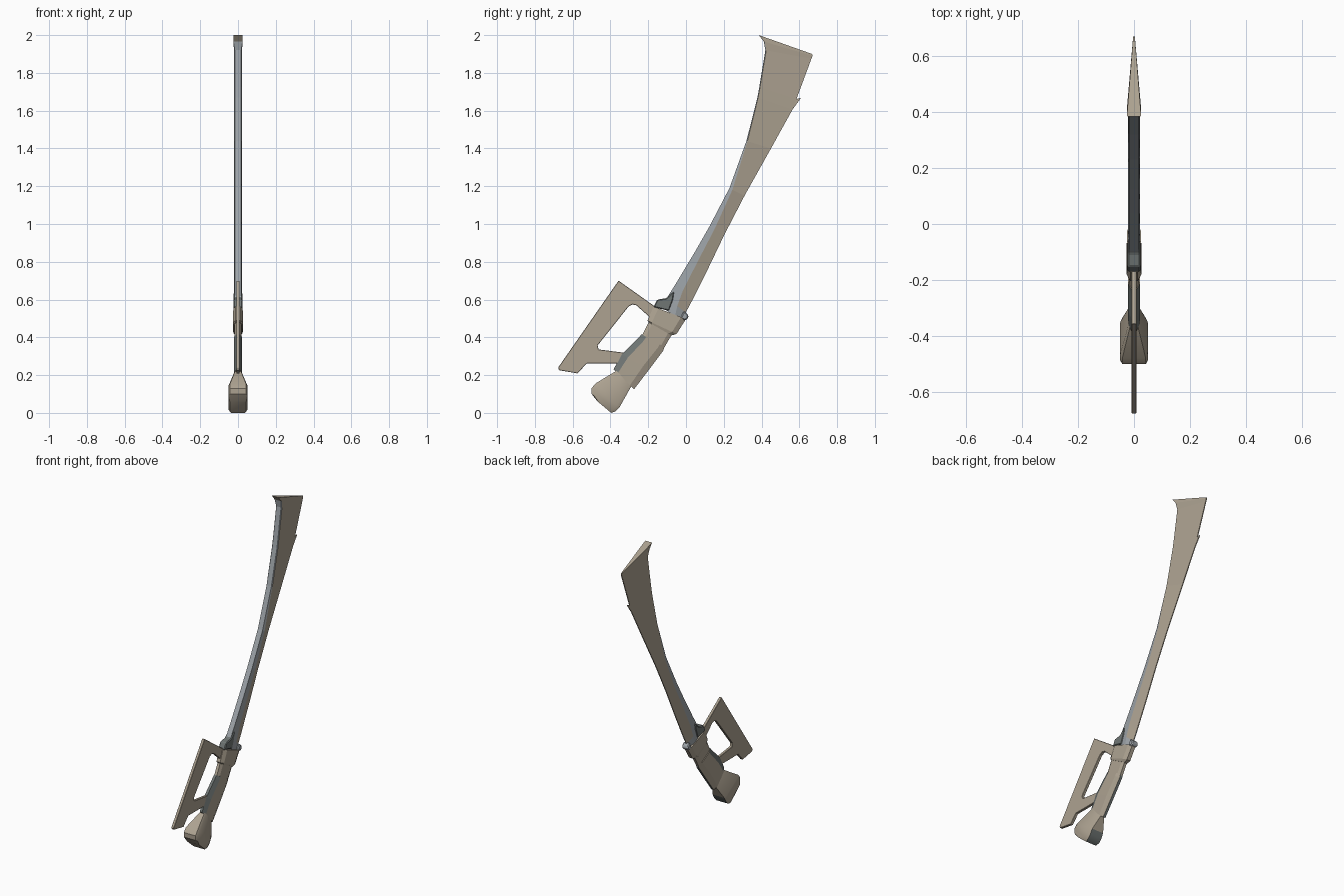
import bpy, bmesh, math

cube = bpy.data.objects.get("Cube")
if cube:
    bpy.data.objects.remove(cube, do_unlink=True)


def material(name, rgb):
    m = bpy.data.materials.new(name)
    m.use_nodes = True
    m.diffuse_color = (*rgb, 1)
    m.node_tree.nodes["Principled BSDF"].inputs["Base Color"].default_value = (*rgb, 1)
    return m


TAN = material("warm tan", (0.42, 0.365, 0.285))
STEEL = material("pale steel", (0.34, 0.37, 0.395))
DARK = material("dark grey metal", (0.16, 0.18, 0.175))


def finish(name, bm, mats):
    bmesh.ops.recalc_face_normals(bm, faces=bm.faces[:])
    mesh = bpy.data.meshes.new(name)
    bm.to_mesh(mesh)
    bm.free()
    for m in mats:
        mesh.materials.append(m)
    obj = bpy.data.objects.new(name, mesh)
    bpy.context.collection.objects.link(obj)
    return obj


def loft(name, rings, accent=TAN, rule=lambda j, n, z: False):
    """Each ring runs front point -> back point with (fraction, half width) pairs."""
    bm = bmesh.new()
    loops = []
    for front, back, prof in rings:
        side = [(w, *(a + (b - a) * f for a, b in zip(front, back))) for f, w in prof]
        side += [(-x, y, z) for x, y, z in reversed(side)]
        loops.append([bm.verts.new(p) for p in side])
    n = len(loops[0])
    for a, b in zip(loops, loops[1:]):
        for j in range(n):
            k = (j + 1) % n
            face = bm.faces.new((a[j], a[k], b[k], b[j]))
            if rule(j, n, face.calc_center_median().z):
                face.material_index = 1
    bm.faces.new(loops[0])
    bm.faces.new(loops[-1])
    return finish(name, bm, (TAN, accent))


def plate(name, points, half, mat, bevel):
    """Side outline extruded across the width."""
    bm = bmesh.new()
    base = bm.faces.new([bm.verts.new((-half, y, z)) for y, z in points])
    ext = bmesh.ops.extrude_face_region(bm, geom=[base])
    for v in ext["geom"]:
        if isinstance(v, bmesh.types.BMVert):
            v.co.x = half
    obj = finish(name, bm, (mat,))
    mod = obj.modifiers.new("soft edge", "BEVEL")
    mod.width = bevel
    mod.segments = 1


def box(w, front=0.15, ease=0.5):
    return [(0, w * ease), (front, w), (1 - front, w), (1, w * ease)]


# Curved blade: spine point, edge point, bevel fraction
stations = [
    ((-.13, .56), (-.01, .48), .6), ((-.10, .61), (-.002, .53), .55),
    ((-.05, .69), (.03, .59), .42), ((.04, .84), (.12, .77), .36),
    ((.124, .987), (.204, .945), .34), ((.23, 1.19), (.31, 1.15), .2),
    ((.32, 1.44), (.45, 1.40), .04), ((.378, 1.67), (.564, 1.606), .02),
    ((.388, 1.725), (.585, 1.662), .02), ((.42, 1.92), (.664, 1.875), .02),
    ((.412, 1.966), (.67, 1.89), .02), ((.385, 2.0), (.668, 1.9), .02),
]
loft("blade", [(p, e, [(0, .017 + .007 * (p[1] > 1.95)),
                       (f, .021 + .004 * (p[1] > 1.95)), (1, .003)])
               for p, e, f in stations],
     STEEL, lambda j, n, z: z < .57 or (j in (0, n - 2, n - 1) and z < 1.95))

# Small barb on the cutting edge
plate("blade_barb", [(.555, 1.602), (.564, 1.606), (.609, 1.668), (.585, 1.662),
                     (.572, 1.645)], .003, TAN, .0005)

# Collar and neck between blade and grip
loft("collar", [((-.172, .563), (0, .497), box(.025)),
                ((-.204, .489), (-.05, .418), box(.026)),
                ((-.198, .48), (-.077, .41), box(.022))])
loft("neck", [((-.195, .487), (-.075, .415), box(.018)),
              ((-.232, .412), (-.117, .342), box(.018))])

# Grip with dark front and back strips
loft("grip", [((-.235, .416), (-.115, .35), box(.022, .2, .4)),
              ((-.25, .40), (-.12, .33), box(.022, .22, .4)),
              ((-.34, .31), (-.195, .23), box(.022, .22, .4)),
              ((-.384, .23), (-.275, .125), box(.02, .2, .4))],
     DARK, lambda j, n, z: j in (0, 3, n - 2, n - 1))

# Flared pommel with a dark patch underneath
pommel = loft("pommel", [((-.36, .228), (-.29, .14), box(.018, .1, .7)),
                         ((-.479, .156), (-.335, .06), box(.049, .1, .85)),
                         ((-.50, .13), (-.352, .03), box(.05, .1, .85)),
                         ((-.499, .10), (-.373, .008), box(.05, .1, .85)),
                         ((-.47, .062), (-.396, 0), box(.043, .1, .85))],
              DARK, lambda j, n, z: j == 3 and z < .06)
bpy.ops.object.select_all(action="DESELECT")
pommel.select_set(True)
bpy.context.view_layer.objects.active = pommel
bpy.ops.object.shade_smooth_by_angle(angle=math.radians(35))

# Open knuckle guard
plate("knuckle_guard", [
    (-.357, .70), (-.16, .56), (-.185, .50), (-.262, .569), (-.283, .574),
    (-.304, .563), (-.468, .357), (-.463, .336), (-.30, .315), (-.33, .262),
    (-.526, .262), (-.574, .209), (-.672, .226), (-.677, .24)], .009, TAN, .002)

# Small metal blocks where the blade enters the collar
plate("front_block", [(-.172, .56), (-.152, .60), (-.105, .607), (-.062, .645),
                      (-.068, .60), (-.09, .54)], .023, DARK, .005)
plate("rear_block", [(-.03, .50), (-.012, .54), (.014, .517), (.010, .498),
                     (-.005, .49)], .022, STEEL, .006)
